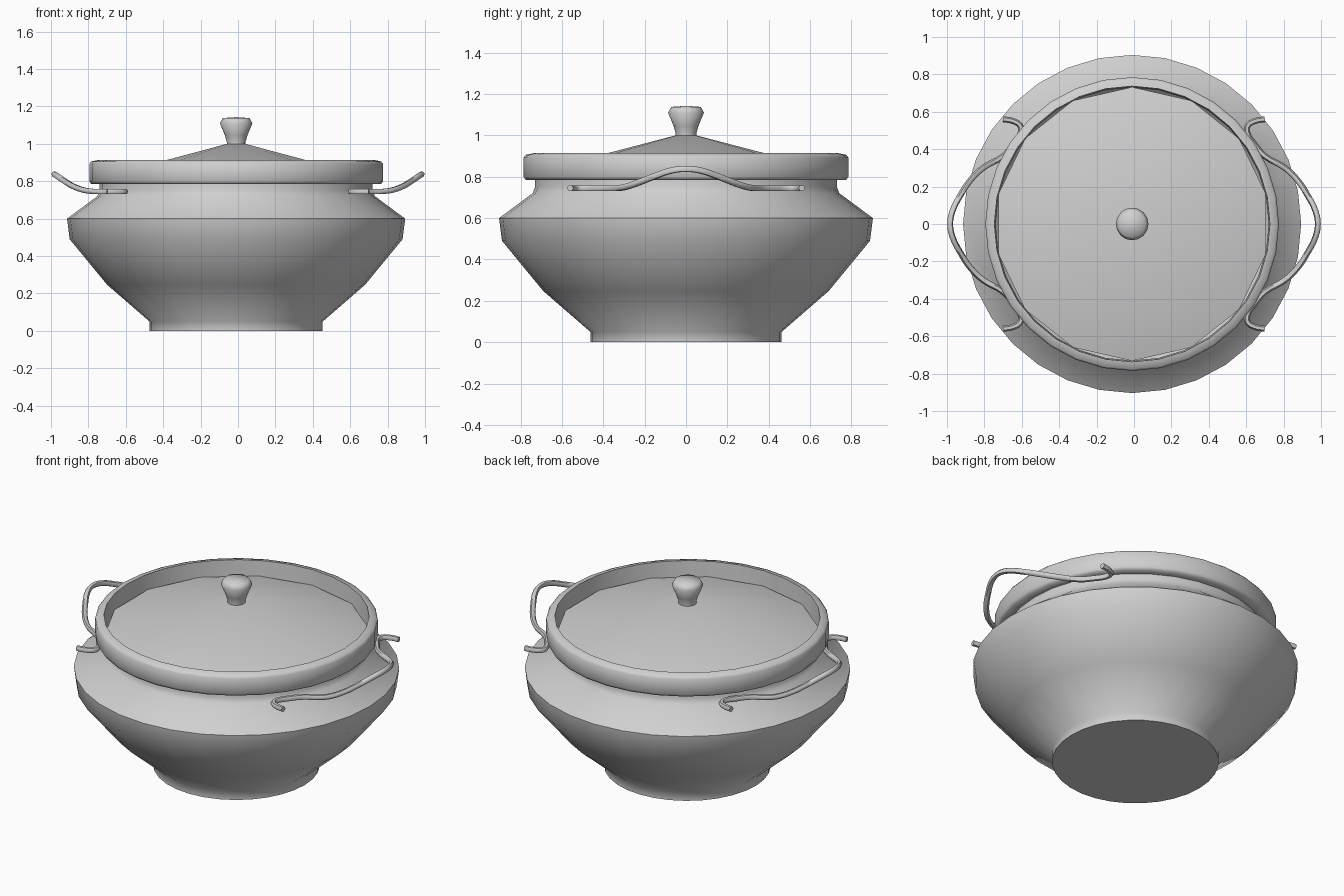
import bpy, bmesh, math
from mathutils import Vector

cube = bpy.data.objects.get("Cube")
if cube:
    bpy.data.objects.remove(cube, do_unlink=True)

CENTRE_X = -0.01

metal = bpy.data.materials.new("light_grey_metal")
metal.use_nodes = True
grey = (0.63, 0.63, 0.63, 1)
metal.diffuse_color = grey
metal.node_tree.nodes["Principled BSDF"].inputs["Base Color"].default_value = grey


def finish(obj, angle):
    """Give the part its material and smooth shading with sharp creases."""
    bpy.ops.object.select_all(action='DESELECT')
    obj.select_set(True)
    bpy.context.view_layer.objects.active = obj
    bpy.ops.object.shade_smooth_by_angle(angle=math.radians(angle))


def lathe(name, profile, sides, closed=False, angle=50):
    """Revolve (radius, height) points, listed bottom to top on the outside."""
    bm = bmesh.new()
    rings = []
    for r, z in profile:
        if r == 0:
            rings.append([bm.verts.new((0, 0, z))] * sides)
            continue
        turns = [math.tau * i / sides + math.pi / 2 for i in range(sides)]
        rings.append([bm.verts.new((r * math.cos(a), r * math.sin(a), z)) for a in turns])
    pairs = list(zip(rings, rings[1:]))
    if closed:
        pairs.append((rings[-1], rings[0]))
    for low, high in pairs:
        for i in range(sides):
            j = (i + 1) % sides
            corners = dict.fromkeys((low[i], low[j], high[j], high[i]))
            bm.faces.new(list(corners))
    mesh = bpy.data.meshes.new(name)
    bm.to_mesh(mesh)
    bm.free()
    mesh.materials.append(metal)
    obj = bpy.data.objects.new(name, mesh)
    obj.location.x = CENTRE_X
    bpy.context.collection.objects.link(obj)
    finish(obj, angle)
    return obj


# Pot with a narrow foot, wide shoulder and upright neck
lathe("pot_body", [(0, 0), (0.463, 0), (0.463, 0.05), (0.69, 0.247), (0.89, 0.49),
                   (0.904, 0.6), (0.742, 0.72), (0.73, 0.75), (0.73, 0.81)], 32, angle=60)

# Raised band around the lid
lathe("lid_rim", [(0.73, 0.785), (0.775, 0.785), (0.785, 0.8), (0.785, 0.893),
                  (0.775, 0.906), (0.737, 0.914)], 32, closed=True, angle=60)

# Shallow conical lid sunk inside the band
lathe("lid_cone", [(0.732, 0.822), (0, 1.013)], 14)

# Flared knob
lathe("lid_knob", [(0.05, 0.985), (0.05, 1.01), (0.06, 1.045), (0.087, 1.11),
                   (0.071, 1.138), (0, 1.143)], 16, angle=60)

# Half of a wire handle, from the hooked tip to the middle of the bow
HALF = [(0.7, 0.56, 0.745), (0.645, 0.55, 0.745), (0.608, 0.525, 0.745), (0.605, 0.49, 0.745),
        (0.645, 0.425, 0.745), (0.7, 0.362, 0.745), (0.8, 0.305, 0.748), (0.87, 0.24, 0.768),
        (0.93, 0.15, 0.803), (0.97, 0.07, 0.83), (0.983, 0, 0.838)]


def handle(name, side):
    path = HALF + [(x, -y, z) for x, y, z in reversed(HALF[:-1])]
    curve = bpy.data.curves.new(name, 'CURVE')
    curve.dimensions = '3D'
    curve.bevel_depth = 0.016
    curve.bevel_resolution = 1
    curve.resolution_u = 3
    curve.use_fill_caps = True
    spline = curve.splines.new('BEZIER')
    spline.bezier_points.add(len(path) - 1)
    for point, (x, y, z) in zip(spline.bezier_points, path):
        point.co = Vector((side * x, y, z))
        point.handle_left_type = point.handle_right_type = 'AUTO'
    curve.materials.append(metal)
    obj = bpy.data.objects.new(name, curve)
    bpy.context.collection.objects.link(obj)
    bpy.ops.object.select_all(action='DESELECT')
    obj.select_set(True)
    bpy.context.view_layer.objects.active = obj
    bpy.ops.object.convert(target='MESH')
    finish(bpy.context.view_layer.objects.active, 60)


handle("left_handle", 1)
handle("right_handle", -1)
